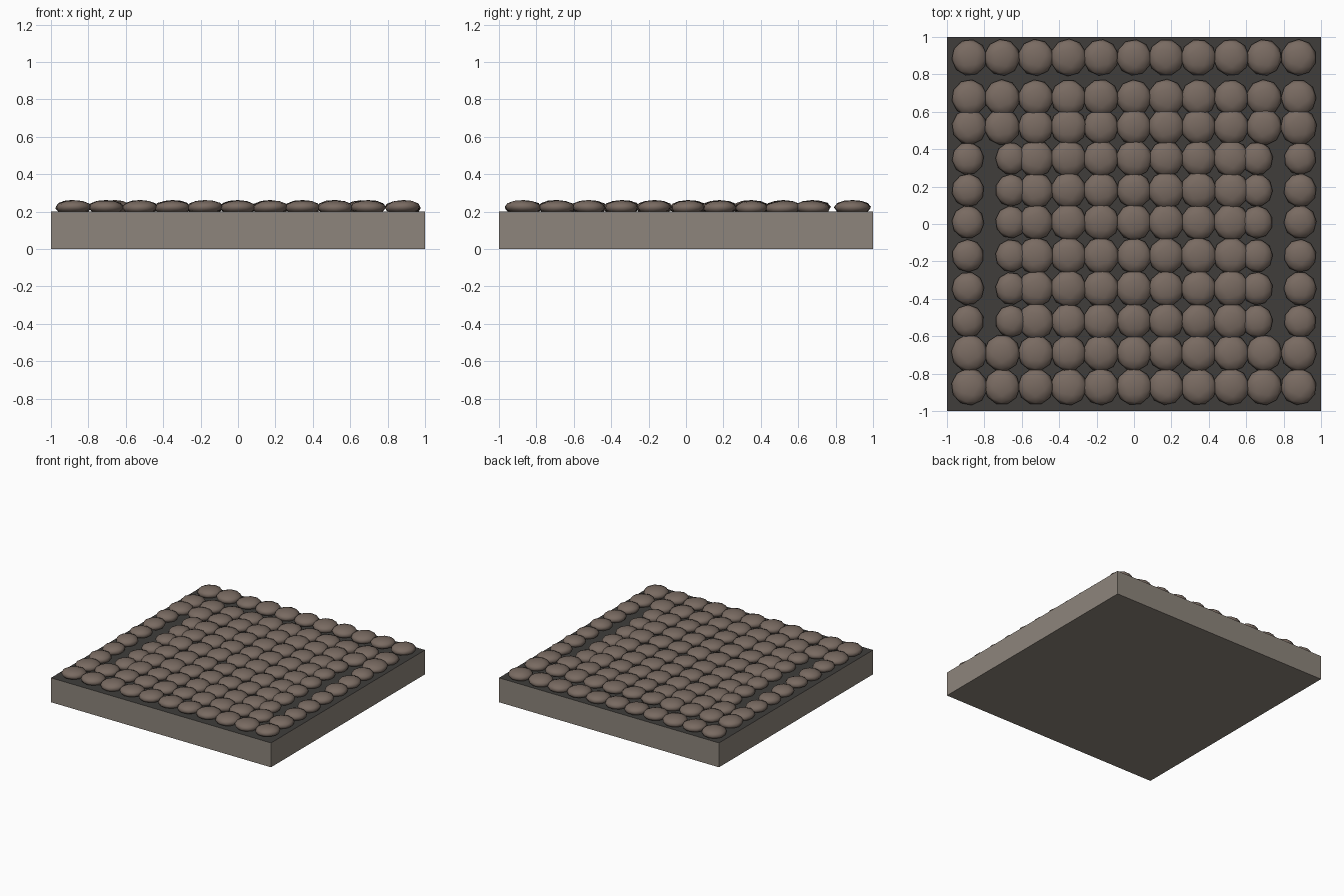
import bpy, bmesh, math, random
from mathutils import Matrix

if "Cube" in bpy.data.objects:
    bpy.data.objects.remove(bpy.data.objects["Cube"])

random.seed(4)


def material(name, rgb):
    m = bpy.data.materials.new(name)
    m.diffuse_color = (*rgb, 1)
    m.use_nodes = True
    m.node_tree.nodes["Principled BSDF"].inputs["Base Color"].default_value = m.diffuse_color
    return m


def finish(bm, name, mats):
    me = bpy.data.meshes.new(name)
    bm.to_mesh(me)
    bm.free()
    ob = bpy.data.objects.new(name, me)
    bpy.context.collection.objects.link(ob)
    for m in mats:
        me.materials.append(m)
    return ob


stone_mat = material("stone", (0.19, 0.145, 0.12))
side_mat = material("slab_side", (0.27, 0.235, 0.20))
mortar_mat = material("mortar", (0.05, 0.047, 0.043))

# Square slab with dark mortar on its top face
bm = bmesh.new()
bmesh.ops.create_cube(bm, size=1, matrix=Matrix.Translation((0, 0, 0.1)) @ Matrix.Diagonal((2, 2, 0.2, 1)))
bm.normal_update()
for f in bm.faces:
    f.material_index = 1 if f.normal.z > 0.5 else 0
finish(bm, "slab", [side_mat, mortar_mat])

# Rows of flattened cobbles; the middle rows leave gaps beside their end stones
rows = [0.89, 0.675, 0.52, 0.35, 0.18, 0.01, -0.17, -0.345, -0.52, -0.69, -0.87]
columns = [-0.88, -0.705, -0.525, -0.35, -0.177, 0, 0.172, 0.345, 0.52, 0.695, 0.88]
bm = bmesh.new()
for r, y in enumerate(rows):
    for c, x in enumerate(columns):
        rx, ry = 0.096, 0.098
        if 3 <= r <= 8:
            if c in (0, 10):
                x, rx, ry = math.copysign(0.888, x), 0.087, 0.089
            elif c in (1, 9):
                x, rx, ry = math.copysign(0.658, x), 0.084, 0.088
        k = random.uniform(0.98, 1.02)
        z = 0.222 + random.uniform(-0.002, 0.002)
        mat = (Matrix.Translation((x, y, z))
               @ Matrix.Rotation(random.uniform(-0.04, 0.04), 4, 'X')
               @ Matrix.Rotation(random.uniform(-0.04, 0.04), 4, 'Y')
               @ Matrix.Diagonal((rx * k, ry * k, 0.038, 1))
               @ Matrix.Rotation(random.uniform(0, math.tau), 4, 'Z'))
        bmesh.ops.create_icosphere(bm, subdivisions=2, radius=1, matrix=mat)
for f in bm.faces:
    f.smooth = True
finish(bm, "cobbles", [stone_mat])
